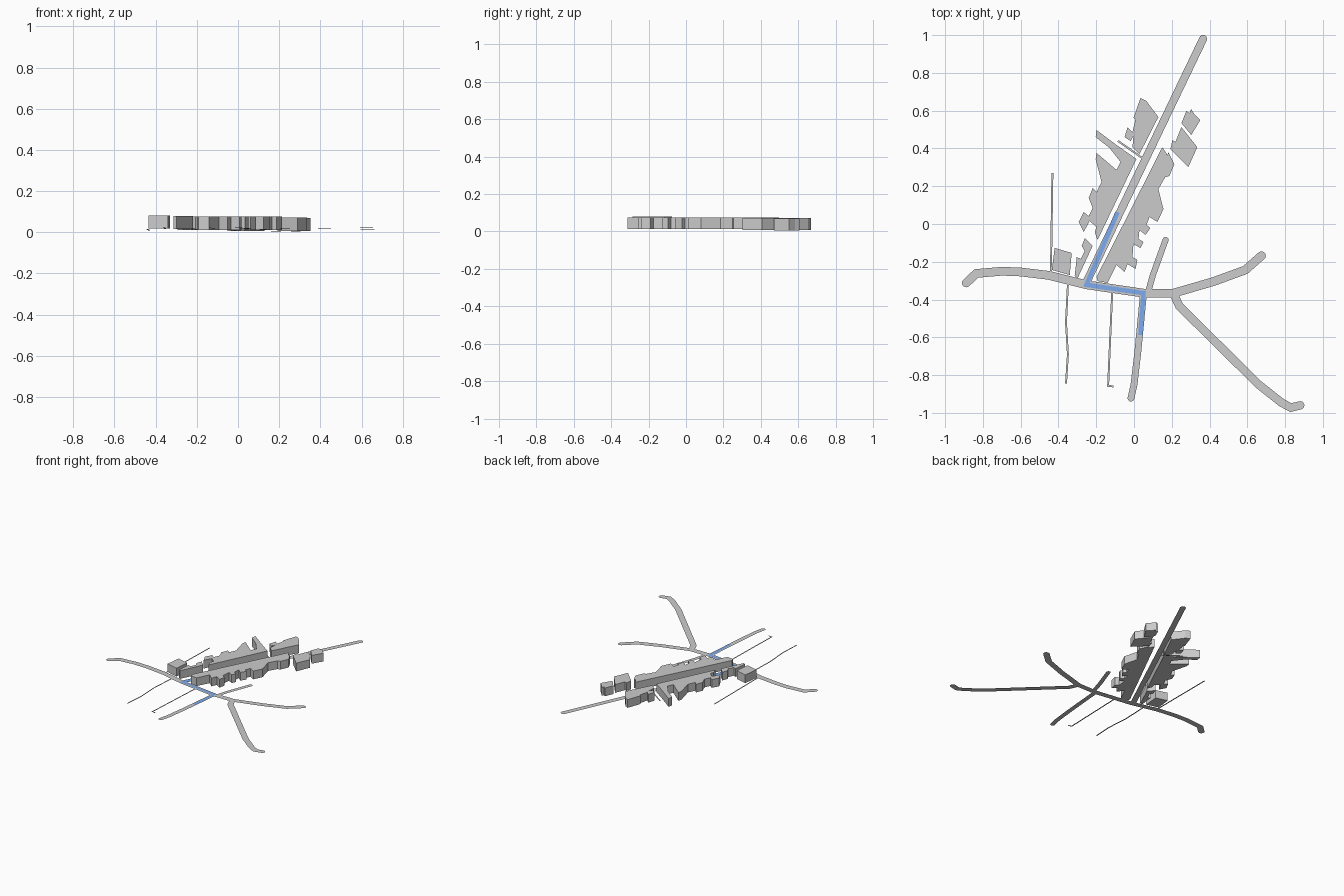
import bpy, bmesh, math
from mathutils import Vector

if "Cube" in bpy.data.objects:
    bpy.data.objects.remove(bpy.data.objects["Cube"])


def ground(y):
    # Gentle fall of the ground towards the back
    return max(0.0, 0.012 - 0.012 * y)


def finish(bm, name, mat=None):
    me = bpy.data.meshes.new(name)
    bm.to_mesh(me)
    bm.free()
    ob = bpy.data.objects.new(name, me)
    bpy.context.collection.objects.link(ob)
    if mat:
        me.materials.append(mat)
    return ob


def strip(name, path, width, round_start=False, round_end=False, lift=0.0, mat=None):
    """Flat ribbon along a path, mitred at the bends, optional round ends."""
    pts = [Vector(p) for p in path]
    dirs = [(b - a).normalized() for a, b in zip(pts, pts[1:])]
    bm = bmesh.new()
    r = width / 2

    def vert(p):
        return bm.verts.new((p.x, p.y, ground(p.y) + lift))

    rows = []
    for i, p in enumerate(pts):
        d0, d1 = dirs[max(i - 1, 0)], dirs[min(i, len(dirs) - 1)]
        t = (d0 + d1).normalized()
        n = Vector((-t.y, t.x)) * r * min(2.1, 1 / max(t.dot(d0), 0.1))
        rows.append((vert(p + n), vert(p - n)))
    for a, b in zip(rows, rows[1:]):
        bm.faces.new((a[0], a[1], b[1], b[0]))

    def cap(p, d, first, last):
        a0 = math.atan2(d.y, d.x) - math.pi / 2
        arc = [vert(p + r * Vector((math.cos(a0 + math.pi * k / 8),
                                    math.sin(a0 + math.pi * k / 8)))) for k in range(1, 8)]
        bm.faces.new([first] + arc + [last])

    if round_start:
        cap(pts[0], -dirs[0], rows[0][0], rows[0][1])
    if round_end:
        cap(pts[-1], dirs[-1], rows[-1][1], rows[-1][0])
    return finish(bm, name, mat)


def block(name, outline, base, height=0.064):
    """Building block extruded from its footprint."""
    bm = bmesh.new()
    f = bm.faces.new([bm.verts.new((x, y, base)) for x, y in outline])
    ext = bmesh.ops.extrude_face_region(bm, geom=[f])
    top = [v for v in ext["geom"] if isinstance(v, bmesh.types.BMVert)]
    bmesh.ops.translate(bm, verts=top, vec=(0, 0, height))
    bmesh.ops.recalc_face_normals(bm, faces=bm.faces)
    return finish(bm, name)


# Wide roads
strip("main_street", [(-.255, -.315), (.366, .98)], .042, False, True)
strip("cross_road", [(-.888, -.312), (-.835, -.262), (-.7, -.25), (-.6, -.254), (-.45, -.272),
                     (-.25, -.322), (.05, -.366), (.21, -.366), (.42, -.305), (.59, -.243),
                     (.675, -.168)], .046, True, True)
strip("southeast_road", [(.21, -.37), (.24, -.435), (.66, -.85), (.78, -.945), (.83, -.972),
                         (.88, -.96)], .044, True, True)
strip("south_road", [(.05, -.37), (.02, -.68), (0, -.85), (-.016, -.922)], .036, False, True)
strip("short_road", [(.075, -.36), (.1, -.27), (.167, -.085)], .032, False, True)

# Narrow footpaths
strip("west_path", [(-.432, .27), (-.44, -.27)], .01)
strip("southwest_path", [(-.35, -.32), (-.36, -.52), (-.35, -.69), (-.36, -.845)], .01)
strip("south_path", [(-.115, -.35), (-.137, -.857), (-.108, -.86)], .01)
strip("alley_path", [(-.085, .44), (.05, .345)], .01)

# Blue marked route, just above the roads
blue = bpy.data.materials.new("route_blue")
blue.diffuse_color = (.2, .4, .85, 1)
blue.use_nodes = True
blue.node_tree.nodes["Principled BSDF"].inputs["Base Color"].default_value = blue.diffuse_color
strip("marked_route", [(-.087, .063), (-.252, -.322), (.05, -.366), (.034, -.587)],
      .024, lift=.002, mat=blue)

# Buildings west of the street
block("corner_house", [(-.42, -.127), (-.33, -.153), (-.34, -.27), (-.435, -.243)], .017)
block("narrow_house", [(-.26, -.074), (-.219, -.116), (-.298, -.286), (-.314, -.275),
                       (-.303, -.175), (-.282, -.185), (-.261, -.143), (-.277, -.116)], .016)
block("west_row", [(-.193, -.085), (-.208, -.042), (-.198, -.016), (-.235, .016), (-.266, -.042),
                   (-.293, .011), (-.266, .063), (-.24, .042), (-.219, .085), (-.24, .138),
                   (-.219, .19), (-.198, .169), (-.172, .222), (-.203, .344), (-.198, .376),
                   (-.092, .286), (-.071, .328), (-.129, .402), (-.203, .46), (-.198, .497),
                   (-.092, .418), (.013, .344)], .012)
block("northwest_row", [(.034, .667), (.066, .651), (.129, .566), (.029, .37), (-.008, .407),
                        (-.003, .466), (-.018, .439), (-.05, .46), (-.034, .513),
                        (-.008, .487), (.008, .556), (-.003, .561)], .007)

# Buildings east of the street
block("east_row", [(.15, .407), (.177, .365), (.182, .381), (.214, .317), (.187, .254),
                   (.166, .249), (.129, .185), (.156, .079), (.124, .011), (.082, .037),
                   (.066, -.005), (.087, -.021), (.061, -.058), (.029, -.032), (.024, -.079),
                   (.05, -.095), (.034, -.127), (-.003, -.106), (-.008, -.175), (.018, -.19),
                   (.008, -.238), (-.034, -.212), (-.05, -.254), (-.092, -.217),
                   (-.14, -.312), (-.193, -.302), (-.198, -.28)], .012)
block("northeast_house", [(.251, .513), (.335, .407), (.288, .302), (.193, .397),
                          (.203, .444), (.219, .434)], .007)
block("far_house", [(.303, .608), (.319, .582), (.351, .55), (.303, .471), (.251, .534),
                    (.277, .598), (.293, .587)], .006)
